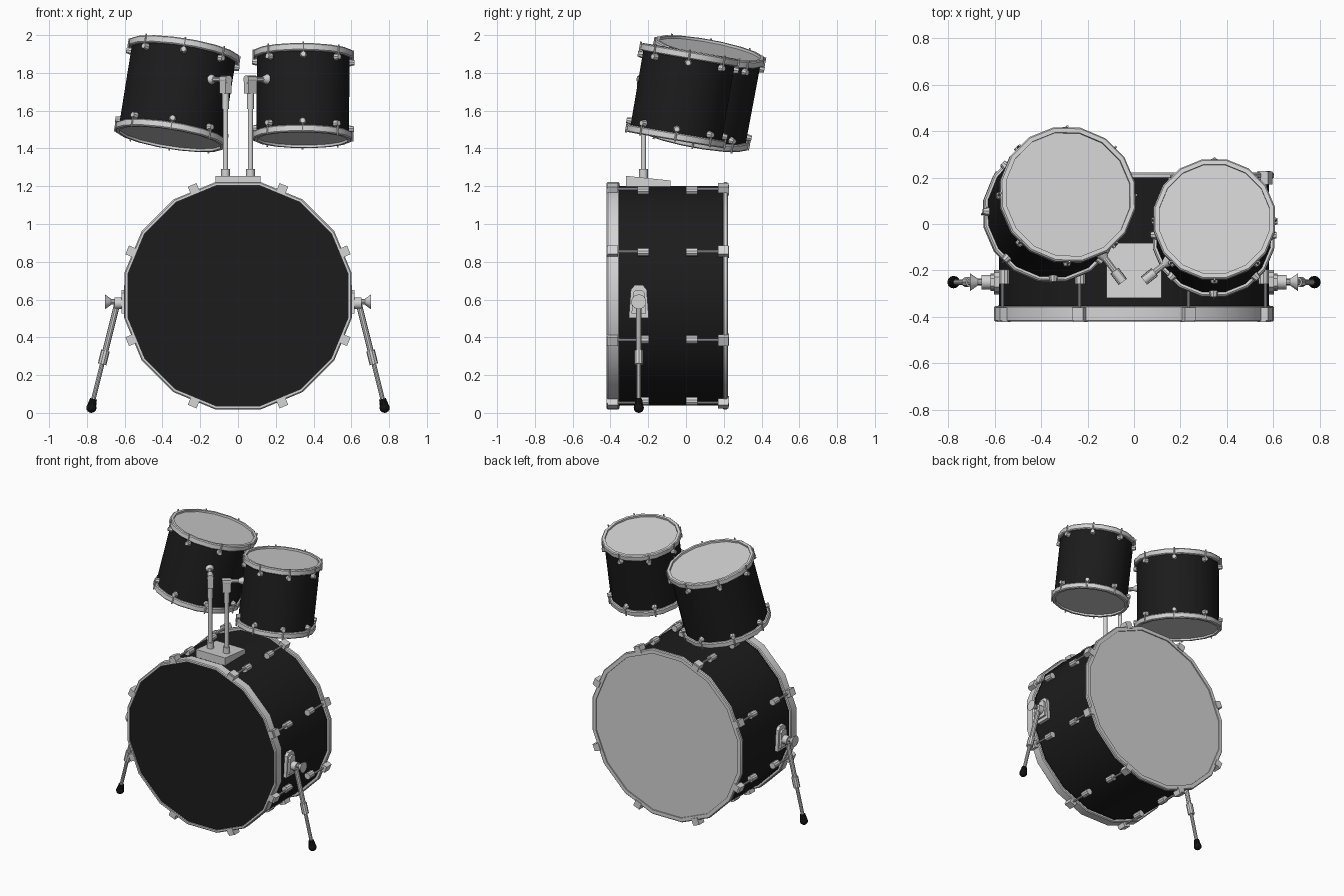
import bpy, bmesh, math
from mathutils import Vector, Matrix

if "Cube" in bpy.data.objects:
    bpy.data.objects.remove(bpy.data.objects["Cube"])

N = 16  # sides of every drum


def material(name, c):
    m = bpy.data.materials.new(name)
    m.diffuse_color = (*c, 1)
    m.use_nodes = True
    m.node_tree.nodes["Principled BSDF"].inputs["Base Color"].default_value = m.diffuse_color
    return m


CHROME = material("chrome grey", (0.66, 0.66, 0.66))
SKIN = material("drum skin grey", (0.65, 0.65, 0.65))
BLACK = material("shell black", (0.0115, 0.0115, 0.0115))
RUBBER = material("rubber black", (0.006, 0.006, 0.006))


def finish(name, bm, mat, M=Matrix()):
    bmesh.ops.transform(bm, matrix=M, verts=bm.verts)
    bmesh.ops.recalc_face_normals(bm, faces=bm.faces)
    me = bpy.data.meshes.new(name)
    bm.to_mesh(me)
    bm.free()
    me.materials.append(mat)
    ob = bpy.data.objects.new(name, me)
    bpy.context.collection.objects.link(ob)
    bpy.ops.object.select_all(action='DESELECT')
    ob.select_set(True)
    bpy.context.view_layer.objects.active = ob
    bpy.ops.object.shade_smooth_by_angle(angle=math.radians(35))
    return ob


def box(bm, size, M):
    bmesh.ops.create_cube(bm, size=1, matrix=M @ Matrix.Diagonal((*size, 1)))


def rod(bm, p, q, r1, r2=None, n=10):
    p, q = Vector(p), Vector(q)
    d = q - p
    M = Matrix.Translation((p + q) / 2) @ d.to_track_quat('Z', 'Y').to_matrix().to_4x4()
    bmesh.ops.create_cone(bm, cap_ends=True, segments=n, radius1=r1,
                          radius2=r1 if r2 is None else r2, depth=d.length, matrix=M)


def lathe(name, profile, mat, M, closed=True):
    """Spin (apothem, height) points round local z; flats point along the axes."""
    bm = bmesh.new()
    k = 1 / math.cos(math.pi / N)
    rings = [[bm.verts.new((r * k * math.cos((i + .5) * math.tau / N),
                            r * k * math.sin((i + .5) * math.tau / N), h)) for i in range(N)]
             for r, h in profile]
    pairs = list(zip(rings, rings[1:] + rings[:1])) if closed else list(zip(rings, rings[1:]))
    for a, b in pairs:
        for i in range(N):
            j = (i + 1) % N
            bm.faces.new((a[i], a[j], b[j], b[i]))
    return finish(name, bm, mat, M)


def disc(name, r, h0, h1, mat, M):
    bm = bmesh.new()
    k = 1 / math.cos(math.pi / N)
    bmesh.ops.create_cone(bm, cap_ends=True, segments=N, radius1=r * k, radius2=r * k, depth=h1 - h0,
                          matrix=Matrix.Translation((0, 0, (h0 + h1) / 2))
                          @ Matrix.Rotation(math.pi / N, 4, 'Z'))
    finish(name, bm, mat, M)


def ring(name, ri, ro, h0, h1, mat, M):
    b = 0.006
    lathe(name, [(ri, h0), (ro - b, h0), (ro, h0 + b), (ro, h1 - b), (ro - b, h1), (ri, h1)], mat, M)


# ---- bass drum: local z points to the front (-y) ----
B = Matrix.Translation((0, 0, 0.62)) @ Matrix.Rotation(math.pi / 2, 4, 'X')
lathe("bass_shell", [(0.58, -0.2), (0.58, 0.36)], BLACK, B, closed=False)
ring("bass_front_hoop", 0.583, 0.602, 0.352, 0.42, CHROME, B)
ring("bass_back_hoop", 0.57, 0.602, -0.222, -0.195, CHROME, B)
disc("bass_front_head", 0.584, 0.35, 0.41, BLACK, B)
disc("bass_back_head", 0.575, -0.214, -0.195, SKIN, B)

# claws hooked over the hoops, tension rods and lugs
bm = bmesh.new()
for i in range(8):
    R = Matrix.Rotation(math.radians(22.5 + 45 * i), 4, 'Z')
    for edge, tip, lug0, lug1 in ((0.388, 0.418, 0.196, 0.258), (-0.197, -0.224, 0.0, -0.06)):
        box(bm, (0.036, 0.05, 0.056), R @ Matrix.Translation((0.617, 0, edge)))
        box(bm, (0.04, 0.05, 0.008), R @ Matrix.Translation((0.605, 0, tip)))
        rod(bm, R @ Vector((0.612, 0, edge)), R @ Vector((0.612, 0, lug0)), 0.007, n=8)
        rod(bm, R @ Vector((0.604, 0, lug0)), R @ Vector((0.604, 0, lug1)), 0.023, n=10)
finish("bass_claws_and_lugs", bm, CHROME, B)

# ---- toms: top centre, bottom centre, hoop radius ----
TOMS = {
    "left_tom": (Vector((-0.283, 0.128, 1.93)), Vector((-0.36, 0.038, 1.45)), 0.293),
    "right_tom": (Vector((0.346, 0.022, 1.915)), Vector((0.342, -0.058, 1.445)), 0.261),
}
for name, (top, bot, r) in TOMS.items():
    axis = top - bot
    H = axis.length / 2
    M = Matrix.Translation((top + bot) / 2) @ Vector((0, 0, 1)).rotation_difference(axis).to_matrix().to_4x4()
    lathe(name + "_shell", [(r - 0.016, -H + 0.02), (r - 0.016, H - 0.02)], BLACK, M, closed=False)
    bm = bmesh.new()
    for s, end in ((1, "top"), (-1, "bottom")):
        a, b = sorted((s * H, s * (H - 0.04)))
        ring(f"{name}_{end}_hoop", r - 0.024, r, a, b, CHROME, M)
        a, b = sorted((s * (H - 0.013), s * (H - 0.03)))
        disc(f"{name}_{end}_head", r - 0.022, a, b, SKIN, M)
        for i in range(8):
            R = Matrix.Rotation(math.radians(45 * i), 4, 'Z')
            rod(bm, R @ Vector((r + 0.003, 0, s * (H + 0.006))),
                R @ Vector((r + 0.003, 0, s * (H - 0.06))), 0.005, n=6)
            rod(bm, R @ Vector((r - 0.025, 0, s * (H - 0.06))),
                R @ Vector((r + 0.01, 0, s * (H - 0.06))), 0.022, 0.014, n=8)
    finish(name + "_lugs", bm, CHROME, M)

# ---- tom mount: wedge base on the bass drum ----
bm = bmesh.new()
box(bm, (0.236, 0.236, 0.07), Matrix.Translation((0, -0.2, 1.22)))
for v in bm.verts:
    if v.co.z > 1.22 and v.co.y > -0.2:
        v.co.z -= 0.025
finish("tom_mount_base", bm, CHROME)

# posts, joints and arms reaching the tom shells
for s, side in ((-1, "left"), (1, "right")):
    top, bot, r = TOMS[side + "_tom"]
    x, y, z = s * 0.066, -0.225, 1.765
    bm = bmesh.new()
    rod(bm, (x, y, 1.22), (x, y, 1.29), 0.023, n=12)
    rod(bm, (x, y, 1.25), (x, y, 1.72), 0.014, n=12)
    rod(bm, (x, y, 1.61), (x, y, 1.71), 0.018, n=12)
    c = bot.lerp(top, (z - bot.z) / (top.z - bot.z))
    d = Vector((c.x - x, c.y - y, 0))
    gap = d.length - (r - 0.016)
    d.normalize()
    p = Vector((x, y, z))
    Rz = Matrix.Rotation(math.atan2(d.y, d.x), 4, 'Z')
    box(bm, (0.055, 0.04, 0.09), Matrix.Translation((x, y, 1.735)) @ Rz)
    rod(bm, p - d * 0.03, p + d * 0.03, 0.022, n=12)
    rod(bm, p, p + d * (gap + 0.01), 0.014)
    rod(bm, p + d * (gap - 0.03), p + d * (gap + 0.012), 0.016, 0.034, n=12)
    finish(side + "_tom_holder", bm, CHROME)

# ---- spurs (front legs) on both sides ----
Y = -0.25
for s, side in ((-1, "left"), (1, "right")):
    bm = bmesh.new()
    # mounting plate, narrower and rounded towards the top
    for grow, x0, x1 in ((1, 0.575, 0.603), (0.72, 0.6, 0.618)):
        prof = [(-.053, -.085), (.053, -.085), (.042, .065), (.022, .088), (-.022, .088), (-.042, .065)]
        f = bm.faces.new([bm.verts.new((s * x0, Y + a * grow, 0.588 + b * grow)) for a, b in prof])
        g = bmesh.ops.extrude_face_region(bm, geom=[f])
        for v in g["geom"]:
            if isinstance(v, bmesh.types.BMVert):
                v.co.x = s * x1
    rod(bm, (s * 0.6, Y, 0.58), (s * 0.655, Y, 0.58), 0.031, n=12)
    rod(bm, (s * 0.65, Y, 0.588), (s * 0.68, Y, 0.588), 0.014, n=10)
    rod(bm, (s * 0.672, Y, 0.588), (s * 0.705, Y, 0.588), 0.016, 0.04, n=10)
    finish(side + "_spur_bracket", bm, CHROME)

    hip, foot = Vector((s * 0.638, Y, 0.585)), Vector((s * 0.776, Y, 0.03))
    at = lambda t: hip.lerp(foot, t)
    bm = bmesh.new()
    rod(bm, at(0), at(0.5), 0.016)
    rod(bm, at(0.46), at(0.59), 0.023)
    rod(bm, at(0.55), at(0.97), 0.012)
    finish(side + "_spur_leg", bm, CHROME)

    bm = bmesh.new()
    bmesh.ops.create_uvsphere(bm, u_segments=12, v_segments=8, radius=0.027,
                              matrix=Matrix.Translation((s * 0.776, Y, 0.027)))
    rod(bm, at(0.99), at(0.92), 0.024, 0.018)
    finish(side + "_spur_foot", bm, RUBBER)
